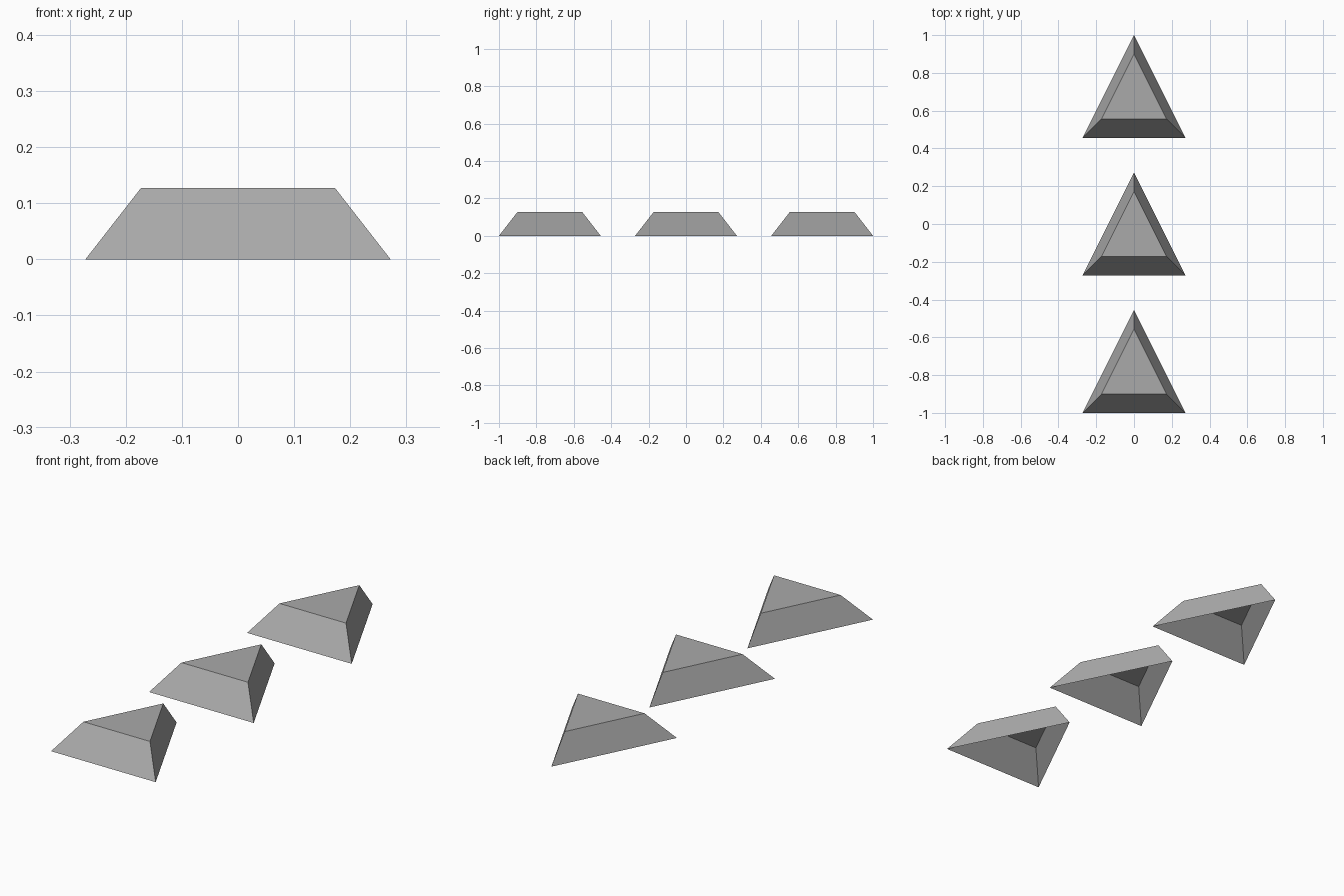
import bpy
import bmesh

cube = bpy.data.objects.get("Cube")
if cube:
    bpy.data.objects.remove(cube, do_unlink=True)

# Single matte grey
grey = bpy.data.materials.new("mid_grey")
grey.use_nodes = True
colour = (0.4, 0.4, 0.4, 1)
grey.diffuse_color = colour
grey.node_tree.nodes["Principled BSDF"].inputs["Base Color"].default_value = colour

BASE, TOP, HEIGHT, SPACING = 0.272, 0.173, 0.127, 0.728


def triangle(bm, half, z):
    """Triangle pointing to the back, as wide as it is deep."""
    return [bm.verts.new(p) for p in ((-half, -half, z), (half, -half, z), (0, half, z))]


def arrow_stud(name, y):
    """Tapered triangular shell, open underneath."""
    bm = bmesh.new()
    low, high = triangle(bm, BASE, 0), triangle(bm, TOP, HEIGHT)
    bm.faces.new(high)
    for i in range(3):
        j = (i + 1) % 3
        bm.faces.new((low[i], low[j], high[j], high[i]))
    mesh = bpy.data.meshes.new(name)
    bm.to_mesh(mesh)
    bm.free()
    mesh.materials.append(grey)
    obj = bpy.data.objects.new(name, mesh)
    obj.location.y = y
    bpy.context.collection.objects.link(obj)


# Row of three studs from front to back
for i, place in enumerate(("front", "middle", "back")):
    arrow_stud(place + "_arrow_stud", (i - 1) * SPACING)
